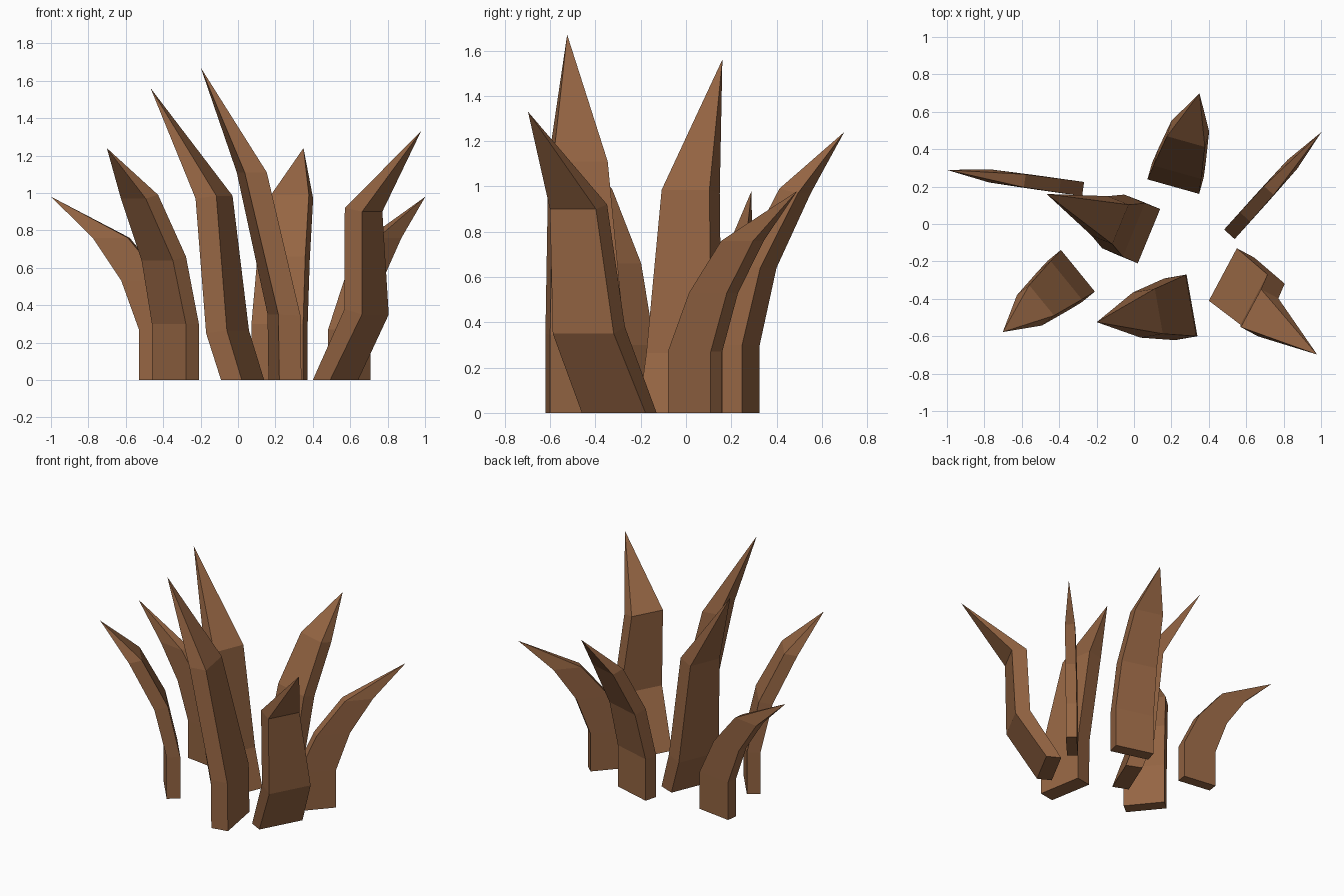
import bpy, bmesh, math
from mathutils import Matrix

if "Cube" in bpy.data.objects:
    bpy.data.objects.remove(bpy.data.objects["Cube"])

# single brown colour
brown = bpy.data.materials.new("bark_brown")
brown.diffuse_color = (0.30, 0.13, 0.056, 1)
brown.use_nodes = True
brown.node_tree.nodes["Principled BSDF"].inputs["Base Color"].default_value = brown.diffuse_color


def spike(name, base, angle, rings, tip):
    """Four-sided bent spike. base: centre of the inner base edge; angle: lean heading.
    rings: (inner reach, outer reach, width, inner z, outer z, sideways shift)
    tip: (reach, z, sideways shift)"""
    bm = bmesh.new()
    loops = []
    for a, b, w, za, zb, s in rings:
        h = w / 2
        loops.append([bm.verts.new(p) for p in
                      ((a, s - h, za), (b, s - h, zb), (b, s + h, zb), (a, s + h, za))])
    point = bm.verts.new((tip[0], tip[2], tip[1]))
    bm.faces.new(loops[0][::-1])
    for lo, hi in zip(loops, loops[1:]):
        for i in range(4):
            j = (i + 1) % 4
            bm.faces.new((lo[i], lo[j], hi[j], hi[i]))
    for i in range(4):
        bm.faces.new((loops[-1][i], loops[-1][(i + 1) % 4], point))
    bm.transform(Matrix.Translation((base[0], base[1], 0))
                 @ Matrix.Rotation(math.radians(angle), 4, 'Z'))
    bmesh.ops.recalc_face_normals(bm, faces=bm.faces)
    me = bpy.data.meshes.new(name)
    bm.to_mesh(me)
    bm.free()
    me.materials.append(brown)
    ob = bpy.data.objects.new(name, me)
    bpy.context.collection.objects.link(ob)


# low narrow spikes, curving far outwards
low = [(0, .255, .076, 0, 0, 0), (0, .255, .076, .27, .27, 0),
       (.125, .35, .074, .53, .53, 0), (.315, .505, .07, .76, .76, 0)]
spike("low_spike_left", (-.272, .187), 172, low, (.735, .98, 0))
spike("low_spike_right", (.51, -.055), 48, low, (.735, .98, 0))

# medium broad spikes
medium = [(0, .09, .287, 0, 0, 0), (0, .09, .287, .3, .3, 0),
          (.08, .17, .265, .66, .64, 0), (.25, .335, .21, .99, .97, 0)]
spike("medium_spike_front", (-.30, -.25), 219.2, medium, (.518, 1.24, 0))
spike("medium_spike_back", (.21, .20), 74.3, medium, (.518, 1.24, 0))

# tall spikes in the middle and front
spike("tall_spike_middle", (.08, -.065), 157.6,
      [(0, .12, .314, 0, 0, 0), (.087, .207, .31, .265, .25, 0),
       (.165, .285, .228, .985, .97, 0)], (.592, 1.56, 0))
spike("tall_spike_front", (.31, -.435), 190,
      [(0, .12, .335, 0, 0, 0), (.005, .125, .333, .345, .35, 0),
       (.18, .30, .245, 1.11, 1.11, 0)], (.517, 1.67, 0))

# kinked spike at the front right
spike("kinked_spike", (.475, -.27), -28.1,
      [(0, .105, .318, 0, 0, 0), (.21, .315, .305, .38, .35, -.04),
       (.217, .322, .23, .92, .90, -.088)], (.646, 1.33, -.14))
